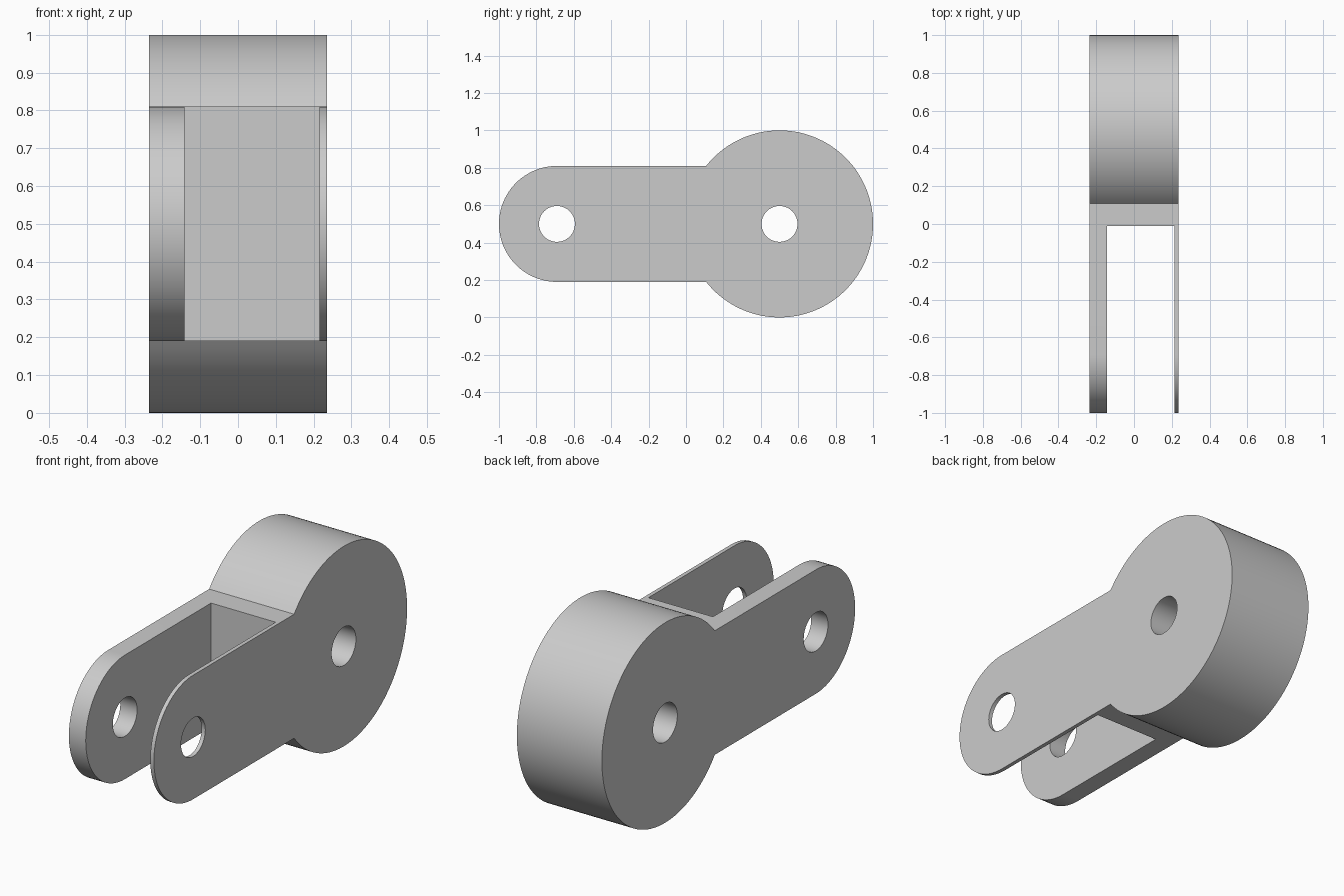
import bpy
import bmesh
from math import pi, sin, cos, acos
from mathutils import Vector

cube = bpy.data.objects.get("Cube")
if cube:
    bpy.data.objects.remove(cube, do_unlink=True)

HALF_WIDTH = 0.235
AXIS_Z = 0.5
HEAD_Y, HEAD_R = 0.5, 0.5
ARM_Y, ARM_R = -0.69, 0.31
HOLE_R = 0.096
SLOT_LEFT, SLOT_RIGHT, SLOT_END = 0.215, -0.142, -0.01

grey = bpy.data.materials.new("plain grey")
grey.use_nodes = True
colour = (0.6, 0.6, 0.6, 1)
grey.diffuse_color = colour
grey.node_tree.nodes["Principled BSDF"].inputs["Base Color"].default_value = colour


def arc(y, radius, start, end, steps):
    angles = [start + (end - start) * i / steps for i in range(steps + 1)]
    return [(y + radius * cos(a), AXIS_Z + radius * sin(a)) for a in angles]


def extrude_profile(name, profile, x0, x1):
    """Solid made from a closed (y, z) outline swept along x."""
    bm = bmesh.new()
    face = bm.faces.new([bm.verts.new((x0, y, z)) for y, z in profile])
    swept = bmesh.ops.extrude_face_region(bm, geom=[face])
    verts = [v for v in swept["geom"] if isinstance(v, bmesh.types.BMVert)]
    bmesh.ops.translate(bm, verts=verts, vec=Vector((x1 - x0, 0, 0)))
    bmesh.ops.recalc_face_normals(bm, faces=bm.faces)
    mesh = bpy.data.meshes.new(name)
    bm.to_mesh(mesh)
    bm.free()
    mesh.materials.append(grey)
    obj = bpy.data.objects.new(name, mesh)
    bpy.context.collection.objects.link(obj)
    return obj


# Round head merged with the round-ended arm
meet = pi - acos((HEAD_R ** 2 - ARM_R ** 2) ** 0.5 / HEAD_R)
outline = arc(HEAD_Y, HEAD_R, -meet, meet, 96) + arc(ARM_Y, ARM_R, pi / 2, 3 * pi / 2, 48)
link = extrude_profile("clevis_link", outline, -HALF_WIDTH, HALF_WIDTH)

# Slot that splits the arm into a thick and a thin prong
slot = [(-2, -1), (SLOT_END, -1), (SLOT_END, 2), (-2, 2)]
cutters = [extrude_profile("slot_cutter", slot, SLOT_RIGHT, SLOT_LEFT)]

# Pin holes through the head and both prongs
for name, y in (("head_hole_cutter", HEAD_Y), ("arm_hole_cutter", ARM_Y)):
    circle = arc(y, HOLE_R, 0, 2 * pi, 48)[:-1]
    cutters.append(extrude_profile(name, circle, -1, 1))

bpy.ops.object.select_all(action="DESELECT")
link.select_set(True)
bpy.context.view_layer.objects.active = link
for cutter in cutters:
    cut = link.modifiers.new(cutter.name, "BOOLEAN")
    cut.operation = "DIFFERENCE"
    cut.solver = "EXACT"
    cut.object = cutter
    bpy.ops.object.modifier_apply(modifier=cut.name)
    bpy.data.objects.remove(cutter, do_unlink=True)

bpy.ops.object.shade_smooth_by_angle(angle=pi / 6)
